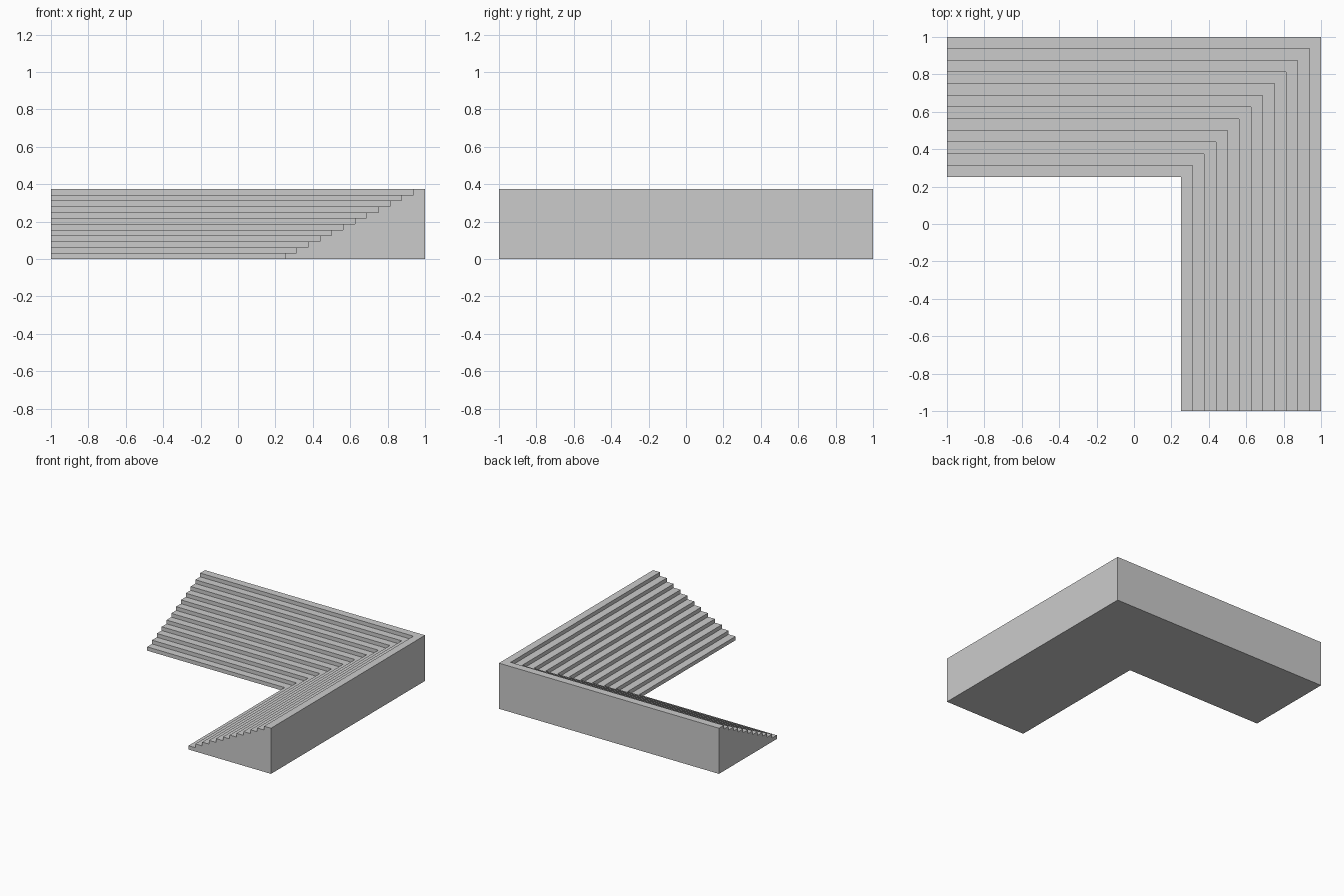
import bpy, bmesh

if "Cube" in bpy.data.objects:
    bpy.data.objects.remove(bpy.data.objects["Cube"])

STEPS = 12
INNER, OUTER, HEIGHT = 0.25, 1.0, 0.375
RUN = (OUTER - INNER) / STEPS
RISE = HEIGHT / STEPS

# Stair profile: (distance from centre, height)
profile = [(OUTER, 0.0), (INNER, 0.0)]
for i in range(STEPS):
    d, z = INNER + i * RUN, (i + 1) * RISE
    profile += [(d, z), (d + RUN, z)]

# Sweep the profile around the mitred corner: left end, corner, front end
bm = bmesh.new()
stations = (lambda d: (-1.0, d), lambda d: (d, d), lambda d: (d, -1.0))
rings = [[bm.verts.new((*place(d), z)) for d, z in profile] for place in stations]
n = len(profile)
for a, b in zip(rings, rings[1:]):
    for i in range(n):
        j = (i + 1) % n
        bm.faces.new((a[i], a[j], b[j], b[i]))

# End caps
bm.faces.new(rings[0])
bm.faces.new(rings[-1][::-1])
bmesh.ops.recalc_face_normals(bm, faces=bm.faces)

mesh = bpy.data.meshes.new("corner_stairs")
bm.to_mesh(mesh)
bm.free()
bpy.context.collection.objects.link(bpy.data.objects.new("corner_stairs", mesh))
